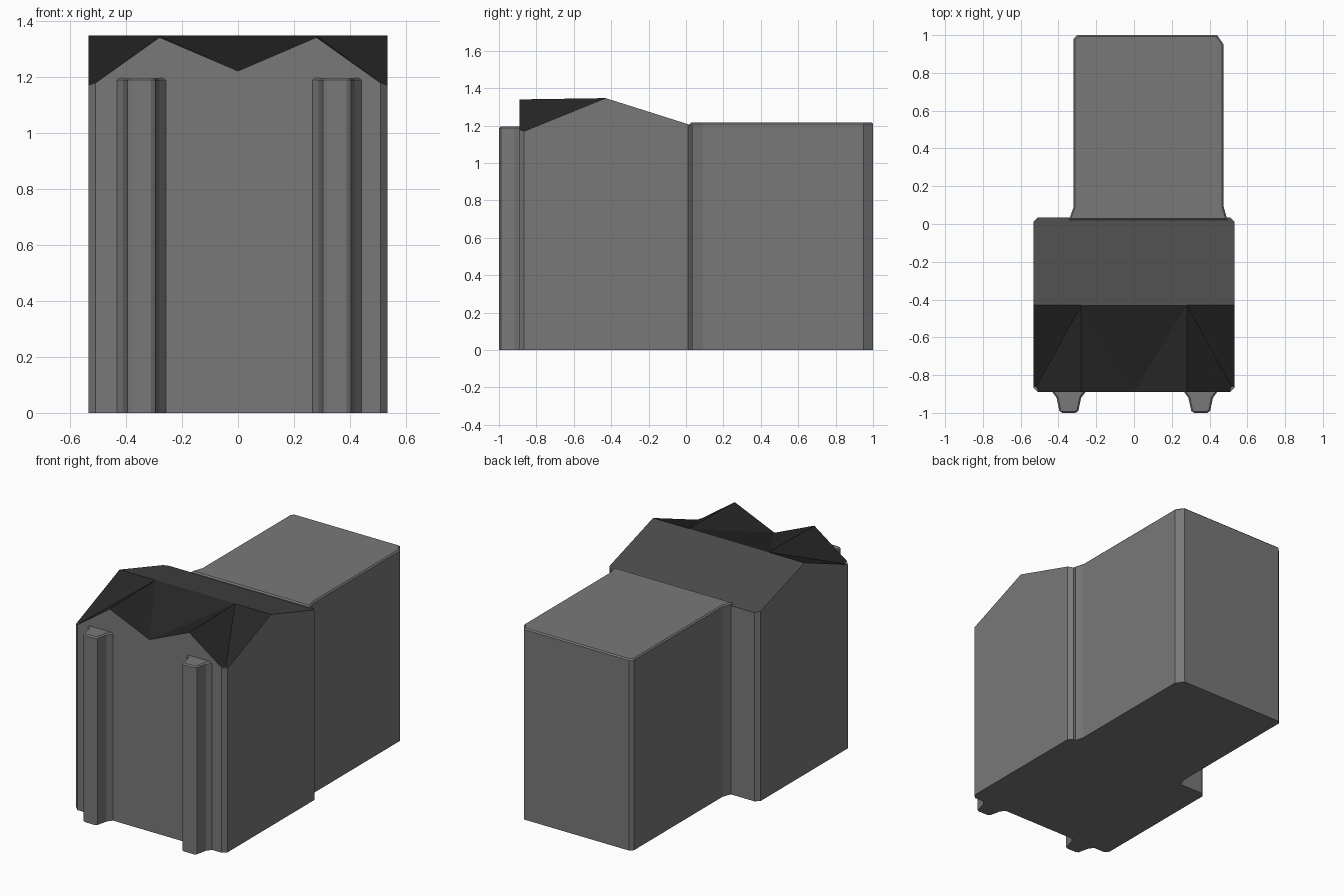
import bpy, bmesh

if "Cube" in bpy.data.objects:
    bpy.data.objects.remove(bpy.data.objects["Cube"])


def paint(name, value):
    mat = bpy.data.materials.new(name)
    mat.diffuse_color = (value, value, value, 1)
    mat.use_nodes = True
    mat.node_tree.nodes["Principled BSDF"].inputs["Base Color"].default_value = mat.diffuse_color
    return mat


STONE = paint("stone", 0.19)
SLATE = paint("dark_slate", 0.02)
WORN = paint("worn_slate", 0.07)


def finish(name, bm):
    bmesh.ops.recalc_face_normals(bm, faces=bm.faces[:])
    mesh = bpy.data.meshes.new(name)
    bm.to_mesh(mesh)
    bm.free()
    for mat in (STONE, SLATE, WORN):
        mesh.materials.append(mat)
    obj = bpy.data.objects.new(name, mesh)
    bpy.context.collection.objects.link(obj)
    return obj


def prism(name, outline, height, chamfer):
    """Extrude a plan outline up from the ground, softening its top rim."""
    bm = bmesh.new()
    base = bm.faces.new([bm.verts.new((x, y, 0)) for x, y in outline])
    ext = bmesh.ops.extrude_face_region(bm, geom=[base], use_keep_orig=True)
    for v in ext["geom"]:
        if isinstance(v, bmesh.types.BMVert):
            v.co.z = height
    rim = [e for e in bm.edges if all(v.co.z > 0.5 for v in e.verts)]
    bmesh.ops.recalc_face_normals(bm, faces=bm.faces[:])
    bmesh.ops.bevel(bm, geom=rim, offset=chamfer, segments=1, affect='EDGES')
    return finish(name, bm)


# Main house: twin front gables crossing a side-to-side ridge
W, FRONT, RIDGE, BACK, G = 0.533, -0.89, -0.43, 0.035, 0.28
bm = bmesh.new()
V = lambda x, y, z: bm.verts.new((x, y, z))
f = [V(-W, FRONT, 1.16), V(-G, FRONT, 1.34), V(0, FRONT, 1.22),
     V(G, FRONT, 1.34), V(W, FRONT, 1.16)]
r = [V(x, RIDGE, 1.347) for x in (-W, -G, G, W)]
b = [V(-W, BACK, 1.2), V(W, BACK, 1.2)]
g = [V(-W, FRONT, 0), V(W, FRONT, 0), V(W, BACK, 0), V(-W, BACK, 0)]
# front roof slopes
for face in ((f[0], r[1], r[0]), (f[0], f[1], r[1]), (f[1], f[2], r[1]),
             (f[2], r[2], r[1]), (f[2], f[3], r[2]), (f[3], f[4], r[2]),
             (f[4], r[3], r[2])):
    bm.faces.new(face).material_index = 1
# rear roof slope
bm.faces.new((*r, b[1], b[0])).material_index = 2
# walls and floor
for face in ((g[0], g[1], *f[::-1]), (g[2], g[3], b[0], b[1]),
             (g[1], g[2], b[1], r[3], f[4]), (g[3], g[0], f[0], r[0], b[0]),
             g[::-1]):
    bm.faces.new(face)
bmesh.ops.recalc_face_normals(bm, faces=bm.faces[:])
corners = [e for e in bm.edges
           if abs(e.verts[0].co.z - e.verts[1].co.z) > 1]
bmesh.ops.bevel(bm, geom=corners, offset=0.025, segments=1, affect='EDGES',
                material=0)
finish("main_house", bm)

# Rear wing, flaring slightly where it meets the house
prism("rear_wing",
      [(-0.345, 0.02), (-0.32, 0.09), (-0.32, 0.98), (-0.30, 1.0),
       (0.44, 1.0), (0.475, 0.95), (0.475, 0.09), (0.495, 0.02)],
      1.217, 0.008)

# Front pilasters with flared feet against the wall
for side, shift, name in ((-1, 0, "left_pilaster"), (1, 0.008, "right_pilaster")):
    prism(name, [(side * x + shift, y) for x, y in
                 ((0.44, -0.88), (0.41, -0.92), (0.395, -0.99), (0.38, -1.0),
                  (0.31, -1.0), (0.295, -0.99), (0.28, -0.92), (0.25, -0.88))],
          1.195, 0.008)
